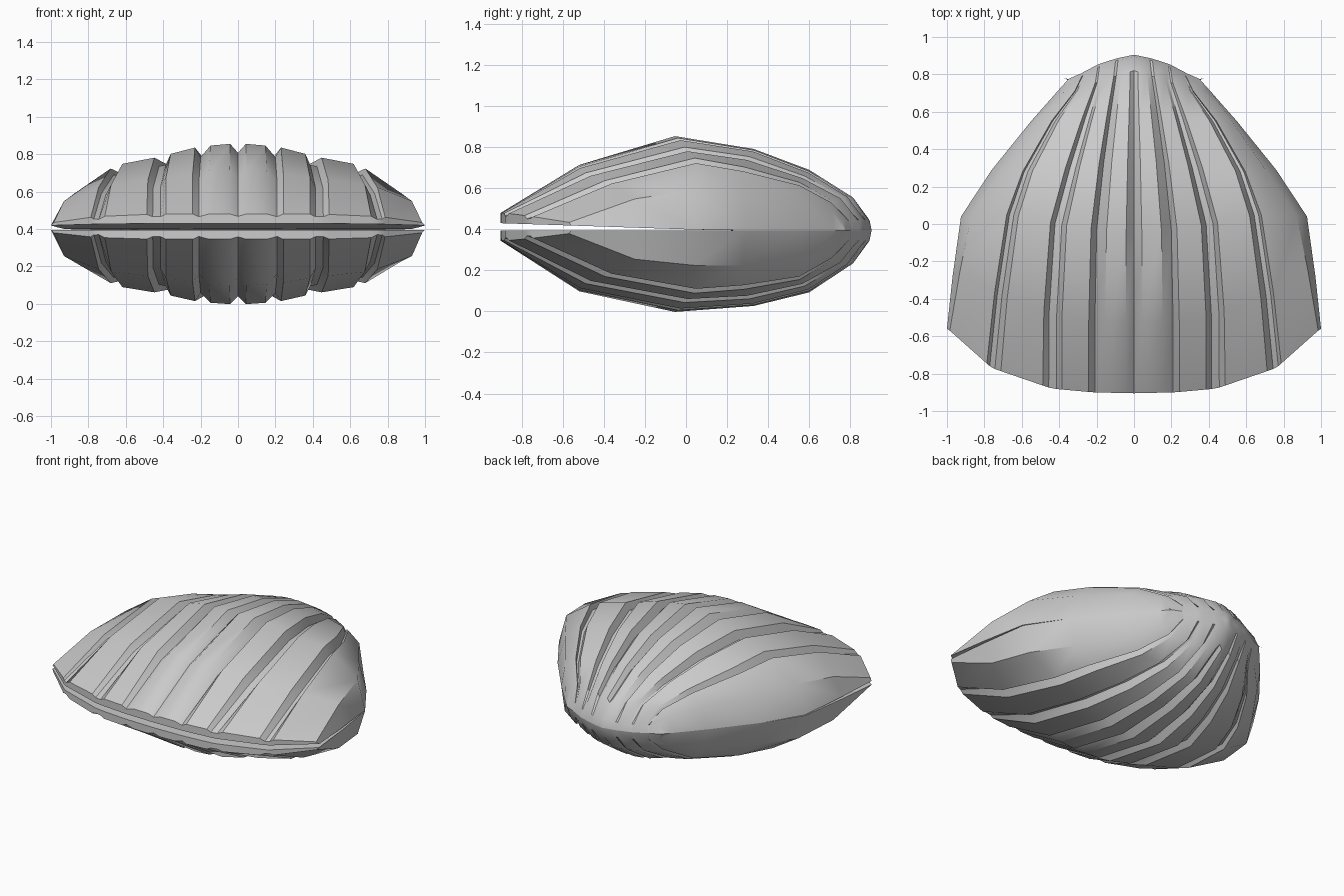
import bpy, bmesh

if "Cube" in bpy.data.objects:
    bpy.data.objects.remove(bpy.data.objects["Cube"])

MID = 0.395  # height of the plane where the valves meet

# Guide lines fanning from the front lip (first point) to the hinge (last): x, y, height
LINES = [
    [(0, -.905, .05), (0, -.52, .30), (0, -.06, .40), (0, .33, .37), (0, .6, .305), (0, .82, .16), (0, .895, .05)],
    [(.22, -.90, .05), (.22, -.52, .285), (.21, -.03, .385), (.17, .33, .36), (.13, .6, .29), (.1, .79, .165), (.09, .875, .05)],
    [(.44, -.88, .05), (.44, -.48, .25), (.41, 0, .34), (.33, .3, .325), (.25, .57, .265), (.19, .76, .16), (.18, .845, .05)],
    [(.76, -.77, .04), (.72, -.38, .22), (.655, .05, .30), (.58, .28, .28), (.43, .55, .235), (.31, .71, .14), (.27, .795, .05)],
    [(.985, -.57, .015), (.93, -.25, .14), (.87, .04, .17), (.71, .28, .17), (.51, .57, .15), (.37, .71, .1), (.335, .765, .04)],
    [(1, -.56, 0), (.97, -.28, 0), (.925, .04, 0), (.76, .29, 0), (.55, .55, 0), (.40, .72, 0), (.355, .77, 0)],
]
# Columns across half the shell: position between guide lines, groove depth
COLUMNS = [(0, .045), (.2, 0), (.7, 0), (.95, .05), (1.1, 0), (1.75, 0), (1.88, .045), (2.05, .045),
           (2.15, 0), (2.85, 0), (2.95, .05), (3.05, .04), (3.12, 0), (4, 0), (5, 0)]
FADE = [.3, 1, 1, 1, .8, .5, 0]                    # groove strength along its length
UPPER_SCALE = [1, 1, 1.14, 1.08, .98, 1, 1]        # the upper valve is fuller


def column(pos, depth, upper):
    """Points of one column, from front rim over the shell to back rim."""
    i = min(int(pos), len(LINES) - 2)
    t = pos - i
    pts = []
    for r, (a, b) in enumerate(zip(LINES[i], LINES[i + 1])):
        x, y, h = (p + (q - p) * t for p, q in zip(a, b))
        h = max(h - depth * FADE[r], 0)
        pts.append((x, y, h * UPPER_SCALE[r] if upper else h))
    front, back = pts[0], pts[-1]
    return [(front[0], front[1], 0)] + pts + [(back[0] * 1.05, back[1] + .01, 0)]


def valve(name, upper, mat):
    bm = bmesh.new()
    cols = [column(p, d, upper) for p, d in COLUMNS]
    cols = [[(-x, y, h) for x, y, h in c] for c in cols[:0:-1]] + cols

    def place(x, y, h):
        if upper:  # opened slightly towards the front
            return (x, y, MID + h + max(0, .17 - y) * .033)
        return (x, y, MID - h)

    # Ribbed outside and plain inside share the same rim
    for k in (1, 0):
        grid = [[bm.verts.new(place(x, y, h * k)) for x, y, h in c] for c in cols]
        for a, b in zip(grid, grid[1:]):
            for j in range(len(a) - 1):
                bm.faces.new((a[j], b[j], b[j + 1], a[j + 1]))
    bmesh.ops.remove_doubles(bm, verts=bm.verts, dist=.0008)
    bmesh.ops.recalc_face_normals(bm, faces=bm.faces)
    mesh = bpy.data.meshes.new(name)
    bm.to_mesh(mesh)
    bm.free()
    mesh.materials.append(mat)
    obj = bpy.data.objects.new(name, mesh)
    bpy.context.collection.objects.link(obj)
    # Smooth ribs with crisp groove edges
    bpy.ops.object.select_all(action='DESELECT')
    obj.select_set(True)
    bpy.context.view_layer.objects.active = obj
    bpy.ops.object.shade_smooth_by_angle(angle=.6)


shell_grey = bpy.data.materials.new("shell_grey")
shell_grey.diffuse_color = (.6, .6, .6, 1)
shell_grey.use_nodes = True
shell_grey.node_tree.nodes["Principled BSDF"].inputs["Base Color"].default_value = shell_grey.diffuse_color
valve("lower_valve", False, shell_grey)
valve("upper_valve", True, shell_grey)
